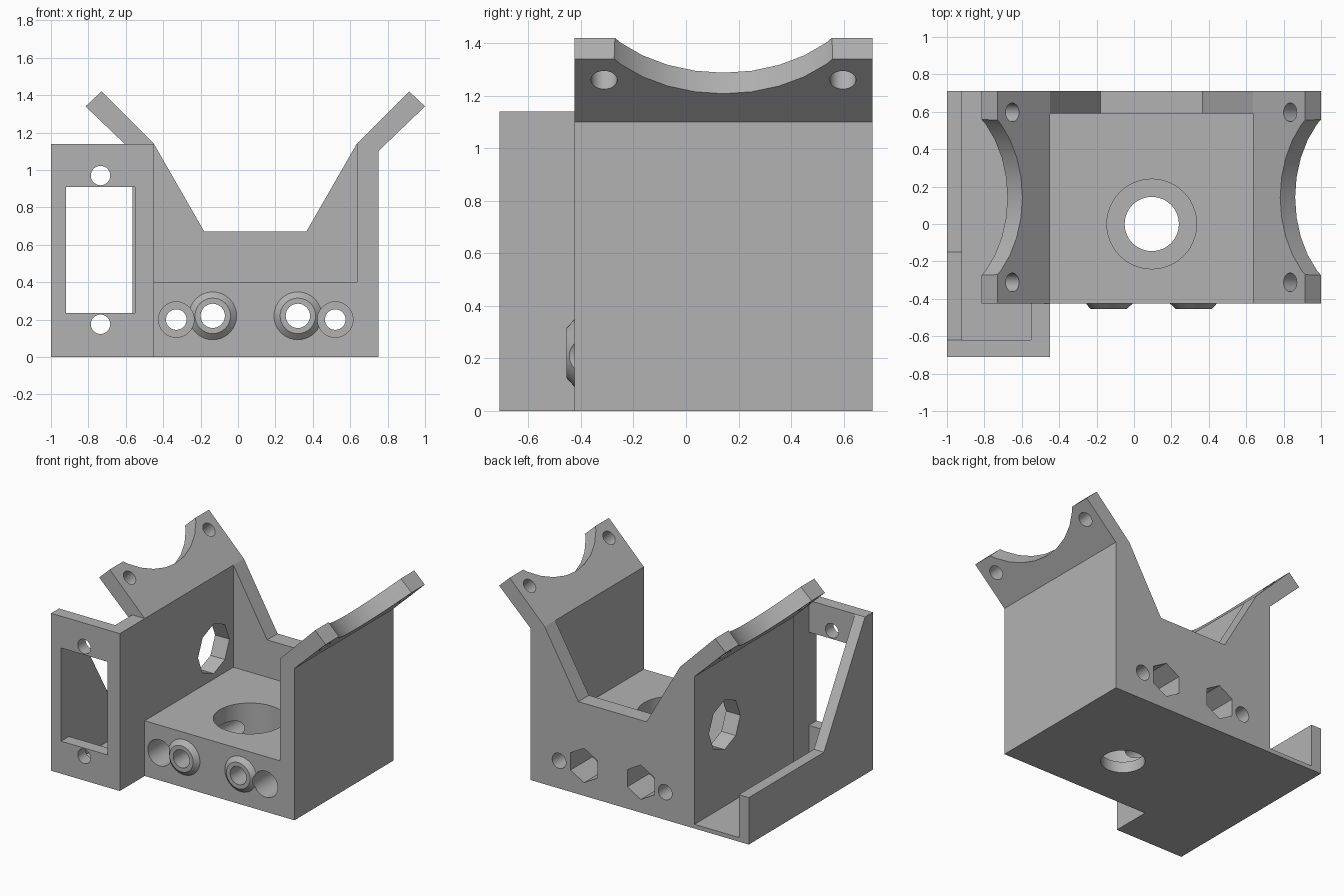
import bpy, bmesh, math
from mathutils import Vector, Matrix

if "Cube" in bpy.data.objects:
    bpy.data.objects.remove(bpy.data.objects["Cube"])

MID = 0.0925            # mirror plane (x) of the cradle
FRONT, BACK = -0.425, 0.71

grey = bpy.data.materials.new("plain_grey")
grey.diffuse_color = (0.45, 0.45, 0.45, 1)
grey.use_nodes = True
grey.node_tree.nodes["Principled BSDF"].inputs["Base Color"].default_value = grey.diffuse_color


def make(name, bm):
    bmesh.ops.recalc_face_normals(bm, faces=bm.faces[:])
    me = bpy.data.meshes.new(name)
    bm.to_mesh(me)
    bm.free()
    me.materials.append(grey)
    ob = bpy.data.objects.new(name, me)
    bpy.context.collection.objects.link(ob)
    return ob


def box(name, x0, x1, y0, y1, z0, z1):
    bm = bmesh.new()
    size = Matrix.Diagonal((x1 - x0, y1 - y0, z1 - z0, 1))
    pos = Matrix.Translation(((x0 + x1) / 2, (y0 + y1) / 2, (z0 + z1) / 2))
    bmesh.ops.create_cube(bm, size=1, matrix=pos @ size)
    return make(name, bm)


def prism(name, points, offset):
    """Extrude a closed 3D outline along offset."""
    bm = bmesh.new()
    face = bm.faces.new([bm.verts.new(p) for p in points])
    new = bmesh.ops.extrude_face_region(bm, geom=[face])["geom"]
    verts = [v for v in new if isinstance(v, bmesh.types.BMVert)]
    bmesh.ops.translate(bm, vec=offset, verts=verts)
    return make(name, bm)


def rod(name, start, end, r, r2=None, sides=32):
    start, end = Vector(start), Vector(end)
    d = end - start
    m = Matrix.Translation((start + end) / 2) @ d.to_track_quat('Z', 'Y').to_matrix().to_4x4()
    bm = bmesh.new()
    bmesh.ops.create_cone(bm, cap_ends=True, segments=sides, radius1=r,
                          radius2=r if r2 is None else r2, depth=d.length, matrix=m)
    return make(name, bm)


def cut(ob, cutters):
    """Subtract the cutters, bake the result and smooth round walls."""
    for c in cutters:
        mod = ob.modifiers.new("cut", 'BOOLEAN')
        mod.operation, mod.solver, mod.object = 'DIFFERENCE', 'EXACT', c
    bpy.context.view_layer.update()
    me = bpy.data.meshes.new_from_object(ob.evaluated_get(bpy.context.evaluated_depsgraph_get()))
    ob.modifiers.clear()
    ob.data = me
    me.shade_smooth()
    me.set_sharp_from_angle(angle=math.radians(30))


# Cradle: floor, side walls and angled flanges as one profile
half = [(0.75, 0), (0.75, 1.1), (1.0, 1.34), (0.915, 1.42), (0.635, 1.14), (0.635, 0.4)]
outline = half + [(2 * MID - x, z) for x, z in reversed(half)]
cradle = prism("cradle", [(x, FRONT, z) for x, z in outline], (0, BACK - FRONT, 0))

# Back wall with V-shaped opening
v_shape = [(-0.45, 0.4), (0.635, 0.4), (0.635, 1.14), (0.365, 0.67), (-0.18, 0.67), (-0.45, 1.14)]
prism("back_wall", [(x, 0.59, z) for x, z in v_shape], (0, BACK - 0.59, 0))

# Cone bosses around the front bores
bore_x, screw_x = (-0.135, 0.32), (-0.33, 0.52)
bosses = [rod("front_boss", (x, FRONT, 0.22), (x, FRONT - 0.03, 0.22), 0.128, 0.095) for x in bore_x]

# Bores with hexagonal nut pockets, and counterbored screw holes
front_cuts, rear_cuts = [], []
for x in bore_x:
    front_cuts.append(rod("bore_cutter", (x, -0.6, 0.22), (x, 0.9, 0.22), 0.065))
    rear_cuts.append(rod("nut_cutter", (x, 0.46, 0.22), (x, 0.9, 0.22), 0.125, sides=6))
for x in screw_x:
    front_cuts.append(rod("head_cutter", (x, -0.6, 0.2), (x, 0.3, 0.2), 0.095))
    rear_cuts.append(rod("screw_cutter", (x, 0.2, 0.2), (x, 0.9, 0.2), 0.055))

# Stepped hole in the floor, eight-sided hole in the left wall
rear_cuts += [
    rod("floor_step_cutter", (0.095, 0, 0.08), (0.095, 0, 0.6), 0.24, sides=48),
    rod("floor_hole_cutter", (0.095, 0, -0.1), (0.095, 0, 0.2), 0.145, sides=48),
    rod("shaft_cutter", (-0.7, 0.365, 0.62), (-0.35, 0.365, 0.62), 0.18, sides=8),
]

# Scallop and two mounting holes on each flange
for s in (1, -1):
    def across(x, y, z, reach):
        return [(MID + s * (x - MID + k * reach), y, z - k * reach) for k in (-1, 1)]
    rear_cuts.append(rod("scallop_cutter", *across(1.215, 0.1425, 1.637, 0.15), 0.554, sides=32))
    for y in (-0.312, 0.597):
        rear_cuts.append(rod("flange_hole_cutter", *across(0.875, y, 1.30, 0.1), 0.05))

cut(cradle, front_cuts + rear_cuts)
for b in bosses:
    cut(b, front_cuts)

# Motor box on the left: front plate with window and two screw holes
plate = box("motor_front_plate", -1, -0.45, -0.71, -0.62, 0, 1.14)
plate_cuts = [box("window_cutter", -0.92, -0.55, -0.9, -0.5, 0.235, 0.91)]
plate_cuts += [rod("plate_hole_cutter", (-0.735, -0.9, z), (-0.735, -0.5, z), 0.052) for z in (0.175, 0.97)]
cut(plate, plate_cuts)

# Motor box: inner cheek, thin floor and sloped outer wall
box("motor_inner_cheek", -0.55, -0.45, -0.62, FRONT, 0, 1.14)
box("motor_floor", -0.92, -0.565, -0.62, BACK, 0, 0.03)
box("motor_floor_edge", -0.565, -0.55, -0.62, FRONT, 0, 0.03)
side = [(BACK, 0), (BACK, 0.34), (-0.15, 0.34), (-0.62, 1.14), (-0.62, 0)]
prism("motor_outer_wall", [(-1, y, z) for y, z in side], (0.08, 0, 0))

# Remove the cutters
for c in front_cuts + rear_cuts + plate_cuts:
    bpy.data.objects.remove(c)
